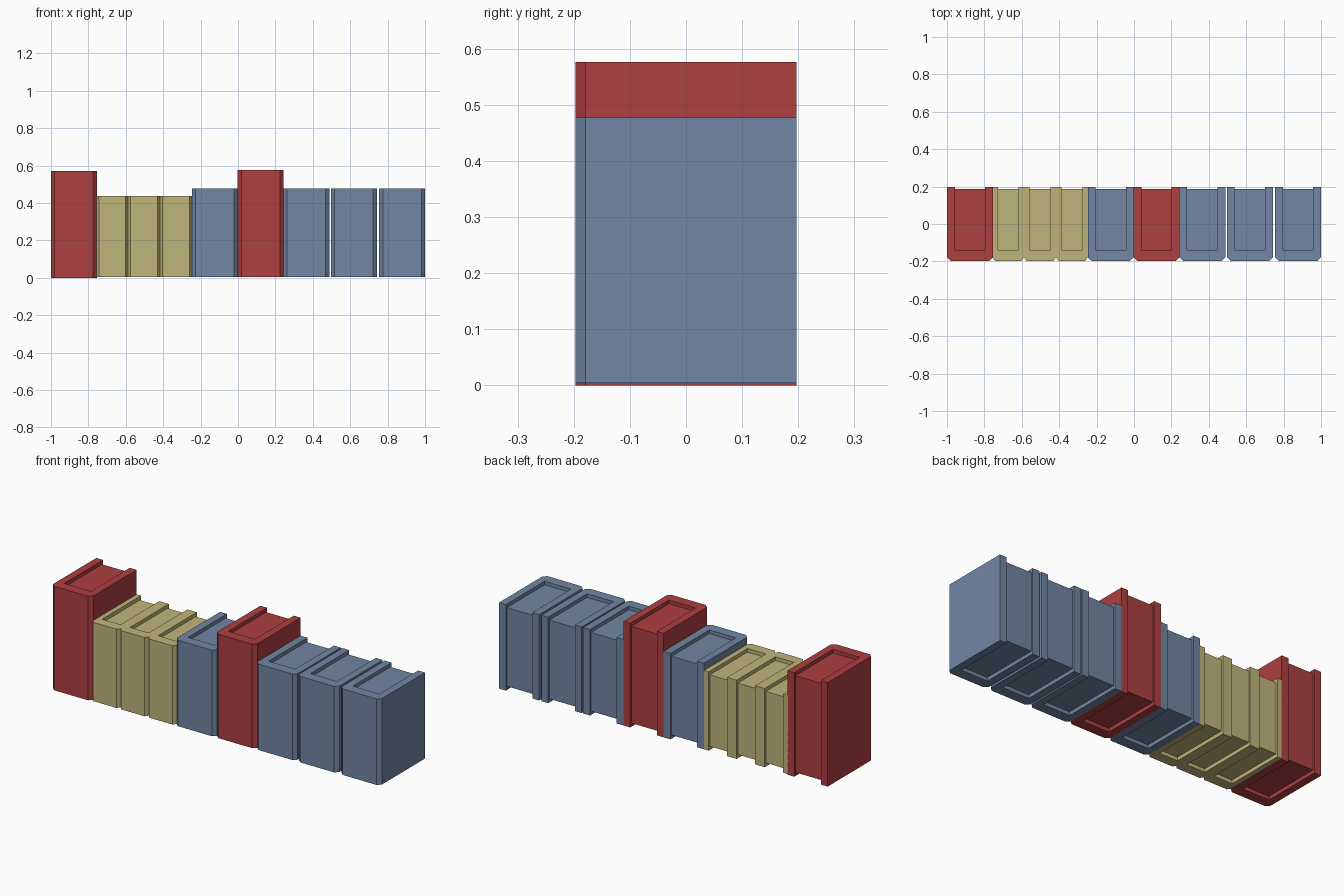
import bpy, bmesh

if "Cube" in bpy.data.objects:
    bpy.data.objects.remove(bpy.data.objects["Cube"])

Y0, Y1 = -0.197, 0.197      # spine face, fore edge of the boards
RECESS = 0.02               # page block sits below the cover edges


def material(name, rgb):
    m = bpy.data.materials.new(name)
    m.diffuse_color = (*rgb, 1)
    m.use_nodes = True
    m.node_tree.nodes["Principled BSDF"].inputs["Base Color"].default_value = m.diffuse_color
    return m


RED = material("red_cloth", (0.42, 0.05, 0.052))
TAN = material("tan_cloth", (0.53, 0.46, 0.2))
BLUE = material("blue_cloth", (0.165, 0.24, 0.37))


def prism(name, outline, z0, z1, mat):
    """Extrude a flat xy outline upward from z0 to z1."""
    bm = bmesh.new()
    face = bm.faces.new([bm.verts.new((x, y, z0)) for x, y in outline])
    top = bmesh.ops.extrude_face_region(bm, geom=[face])["geom"]
    verts = [v for v in top if isinstance(v, bmesh.types.BMVert)]
    bmesh.ops.translate(bm, vec=(0, 0, z1 - z0), verts=verts)
    bmesh.ops.recalc_face_normals(bm, faces=bm.faces)
    me = bpy.data.meshes.new(name)
    bm.to_mesh(me)
    bm.free()
    me.materials.append(mat)
    ob = bpy.data.objects.new(name, me)
    bpy.context.collection.objects.link(ob)
    return ob


def book(i, x0, x1, z0, z1, mat):
    w, cx = x1 - x0, (x0 + x1) / 2
    h, inner, cham = w / 2, w * 0.33, w * 0.08
    # cover: U-shaped section with chamfered spine corners
    right = [(h - cham, Y0), (h, Y0 + 0.018), (h, Y1), (inner, Y1), (inner, -0.14)]
    section = right + [(-x, y) for x, y in reversed(right)]
    prism(f"book_cover_{i}", [(cx + x, y) for x, y in section], z0, z1, mat)
    # page block, inset at top, bottom and fore edge
    pages = [(cx - inner, -0.14), (cx + inner, -0.14), (cx + inner, 0.187), (cx - inner, 0.187)]
    prism(f"book_pages_{i}", pages, z0 + RECESS, z1 - RECESS, mat)


# left edge, right edge, bottom, top, cloth
books = [
    (-1.0, -0.755, 0.0, 0.572, RED),
    (-0.757, -0.588, 0.004, 0.437, TAN),
    (-0.588, -0.417, 0.004, 0.437, TAN),
    (-0.417, -0.247, 0.004, 0.437, TAN),
    (-0.247, -0.002, 0.004, 0.477, BLUE),
    (-0.002, 0.243, 0.004, 0.576, RED),
    (0.243, 0.488, 0.004, 0.477, BLUE),
    (0.497, 0.742, 0.004, 0.477, BLUE),
    (0.755, 1.0, 0.004, 0.477, BLUE),
]
for i, spec in enumerate(books, 1):
    book(i, *spec)
